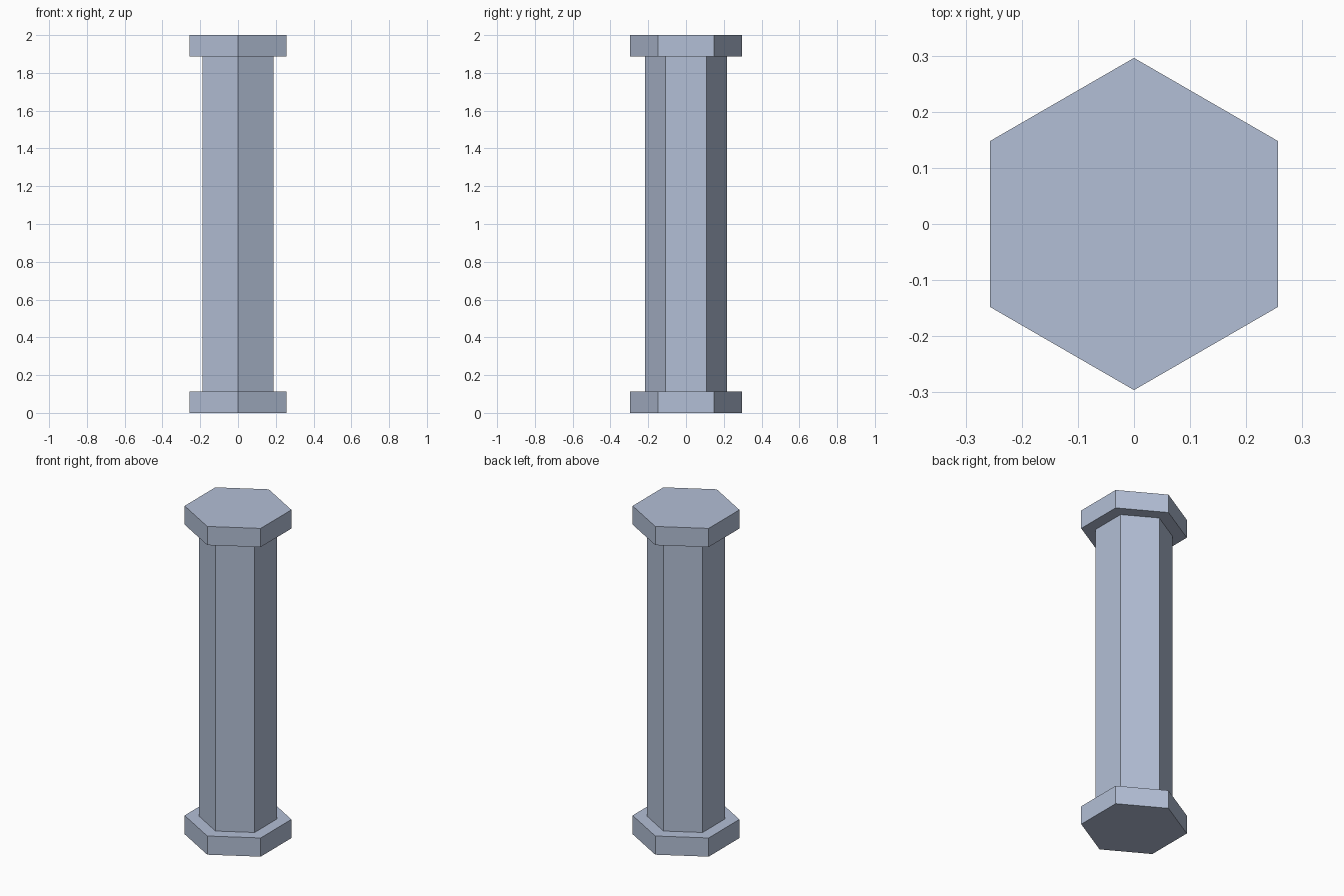
import bpy

if "Cube" in bpy.data.objects:
    bpy.data.objects.remove(bpy.data.objects["Cube"])

# One flat colour for the whole pillar
stone = bpy.data.materials.new("pale_blue_grey")
stone.diffuse_color = (0.45, 0.52, 0.67, 1.0)
stone.use_nodes = True
stone.node_tree.nodes["Principled BSDF"].inputs["Base Color"].default_value = stone.diffuse_color

HEIGHT = 2.0
PLATE_H = 0.114
PLATE_R = 0.296
SHAFT_R = 0.217


def hex_prism(name, radius, z0, z1):
    """Six-sided prism with corners on +y and -y."""
    bpy.ops.mesh.primitive_cylinder_add(
        vertices=6, radius=radius, depth=z1 - z0, location=(0, 0, (z0 + z1) / 2))
    obj = bpy.context.object
    obj.name = name
    obj.data.materials.append(stone)
    return obj


# Base plate, shaft and top plate
hex_prism("base_plate", PLATE_R, 0, PLATE_H)
hex_prism("shaft", SHAFT_R, PLATE_H, HEIGHT - PLATE_H)
hex_prism("top_plate", PLATE_R, HEIGHT - PLATE_H, HEIGHT)
